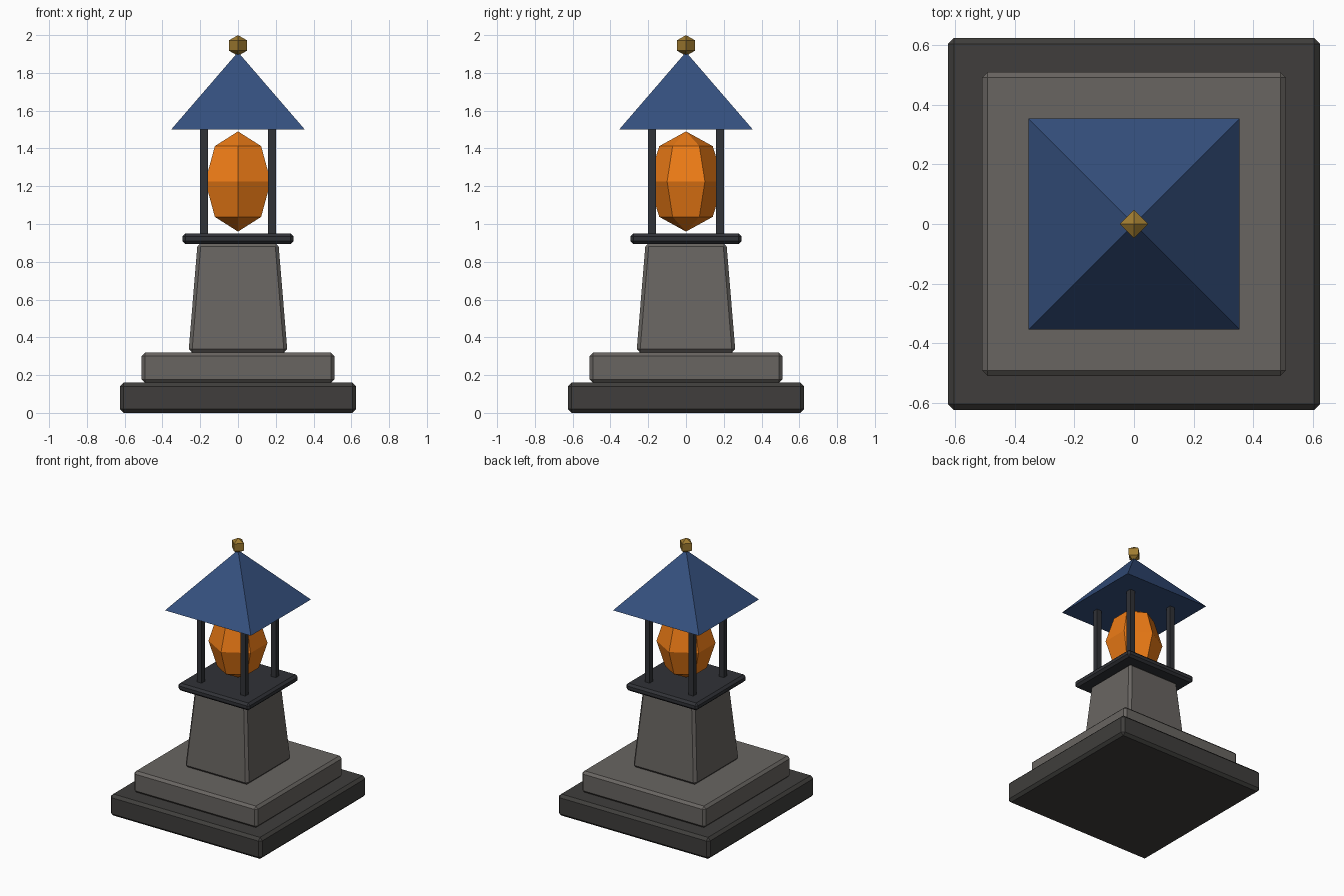
import bpy, bmesh

if "Cube" in bpy.data.objects:
    bpy.data.objects.remove(bpy.data.objects["Cube"])


def material(name, rgb):
    m = bpy.data.materials.new(name)
    m.diffuse_color = (*rgb, 1)
    m.use_nodes = True
    m.node_tree.nodes["Principled BSDF"].inputs["Base Color"].default_value = m.diffuse_color
    return m


DARK_STONE = material("dark_stone", (0.05, 0.048, 0.045))
STONE = material("stone", (0.14, 0.13, 0.12))
IRON = material("iron", (0.03, 0.032, 0.038))
BLUE = material("blue_tile", (0.035, 0.08, 0.21))
ORANGE = material("orange_glow", (0.85, 0.2, 0.008))
GOLD = material("gold", (0.35, 0.2, 0.03))


def finish(name, bm, mat):
    mesh = bpy.data.meshes.new(name)
    bm.to_mesh(mesh)
    bm.free()
    mesh.materials.append(mat)
    obj = bpy.data.objects.new(name, mesh)
    bpy.context.collection.objects.link(obj)
    return obj


def block(name, bottom, top, z0, z1, mat, bevel=0.0, x=0, y=0):
    """Square block with half-widths bottom and top, tapered between z0 and z1."""
    bm = bmesh.new()
    bmesh.ops.create_cube(bm, size=2)
    for v in bm.verts:
        r = top if v.co.z > 0 else bottom
        v.co = (x + v.co.x * r, y + v.co.y * r, z1 if v.co.z > 0 else z0)
    obj = finish(name, bm, mat)
    if bevel:
        mod = obj.modifiers.new("bevel", 'BEVEL')
        mod.width = bevel
        mod.segments = 1
    return obj


def ball(name, sides, rings, radius, half_height, z, mat):
    """Low-poly faceted ball."""
    bm = bmesh.new()
    bmesh.ops.create_uvsphere(bm, u_segments=sides, v_segments=rings, radius=1)
    for v in bm.verts:
        v.co = (v.co.x * radius, v.co.y * radius, z + v.co.z * half_height)
    return finish(name, bm, mat)


# Stepped base and tapered pillar
block("lower_step", 0.625, 0.625, 0, 0.16, DARK_STONE, 0.02)
block("upper_step", 0.51, 0.51, 0.16, 0.32, STONE, 0.018)
block("pillar", 0.262, 0.214, 0.32, 0.90, STONE, 0.018)

# Lamp platform and corner posts
block("platform", 0.295, 0.295, 0.895, 0.95, IRON, 0.016)
for i, (sx, sy) in enumerate([(-1, -1), (1, -1), (1, 1), (-1, 1)]):
    block(f"post_{i + 1}", 0.02, 0.02, 0.94, 1.505, IRON, x=0.18 * sx, y=0.18 * sy)

# Glowing core, six sided
ball("lamp_core", 6, 4, 0.2, 0.265, 1.225, ORANGE)

# Pyramid roof
bm = bmesh.new()
base = [bm.verts.new((x, y, 1.5)) for x, y in
        [(-0.354, -0.354), (0.354, -0.354), (0.354, 0.354), (-0.354, 0.354)]]
apex = bm.verts.new((0, 0, 1.91))
bm.faces.new(base[::-1])
for i in range(4):
    bm.faces.new((base[i], base[(i + 1) % 4], apex))
finish("roof", bm, BLUE)

# Finial
ball("finial", 4, 3, 0.055, 0.055, 1.945, GOLD)
